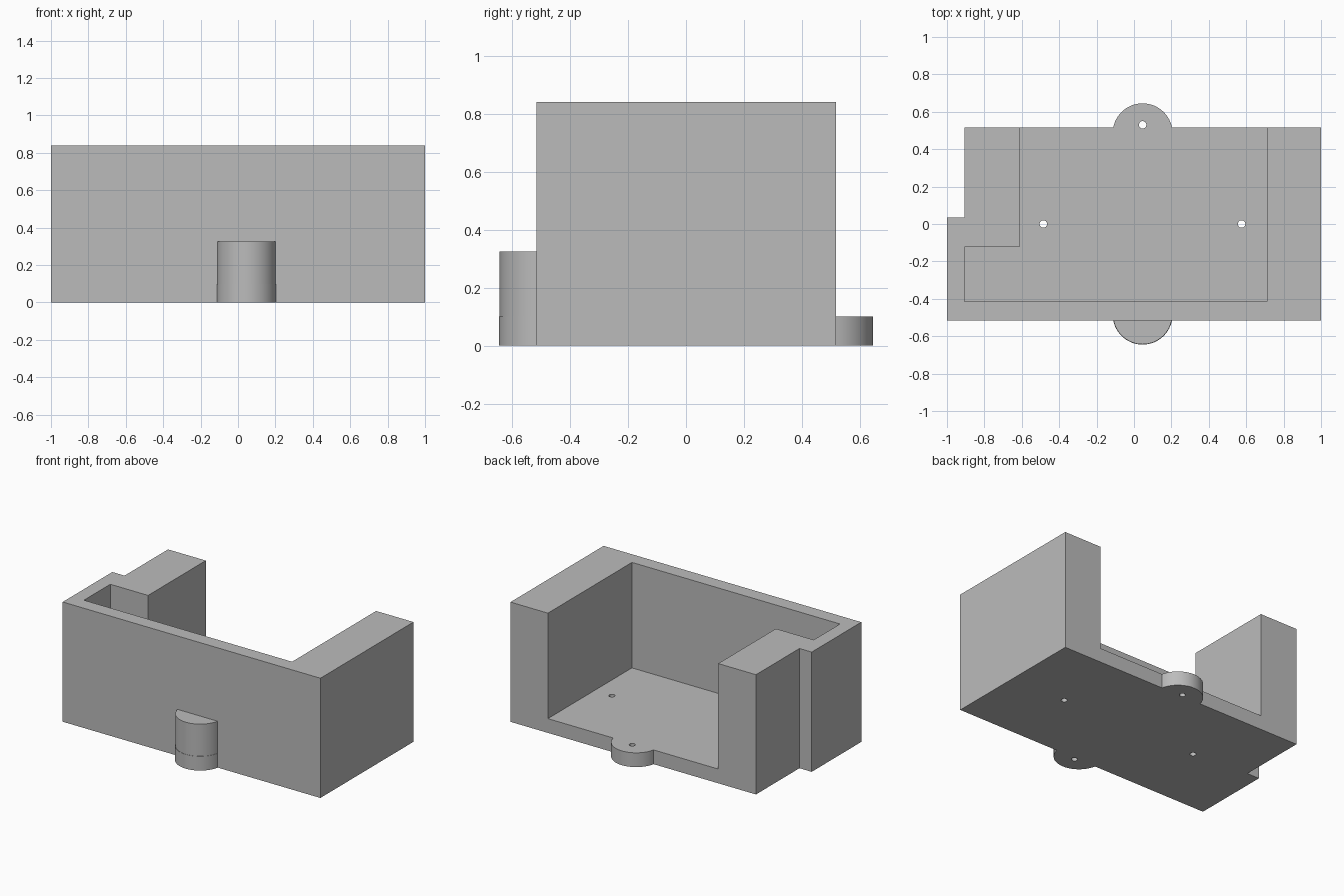
import bpy, bmesh

cube = bpy.data.objects.get("Cube")
if cube:
    bpy.data.objects.remove(cube, do_unlink=True)

HEIGHT, FLOOR = 0.84, 0.10
LUG_X, LUG_Y, LUG_R = 0.046, 0.485, 0.16
HOLE_R = 0.02

grey = bpy.data.materials.new("light grey")
grey.use_nodes = True
grey.diffuse_color = (0.5, 0.5, 0.5, 1)
grey.node_tree.nodes["Principled BSDF"].inputs["Base Color"].default_value = (0.5, 0.5, 0.5, 1)


def prism(name, outline, z0, z1):
    """Extrude a plan outline from z0 up to z1."""
    bm = bmesh.new()
    base = bm.faces.new([bm.verts.new((x, y, z0)) for x, y in outline])
    top = bmesh.ops.extrude_face_region(bm, geom=[base])["geom"]
    verts = [v for v in top if isinstance(v, bmesh.types.BMVert)]
    bmesh.ops.translate(bm, verts=verts, vec=(0, 0, z1 - z0))
    bmesh.ops.recalc_face_normals(bm, faces=bm.faces)
    mesh = bpy.data.meshes.new(name)
    bm.to_mesh(mesh)
    bm.free()
    mesh.materials.append(grey)
    obj = bpy.data.objects.new(name, mesh)
    bpy.context.collection.objects.link(obj)
    return obj


def cylinder(name, x, y, r, z0, z1, sides=64):
    bpy.ops.mesh.primitive_cylinder_add(vertices=sides, radius=r, depth=z1 - z0,
                                        location=(x, y, (z0 + z1) / 2))
    obj = bpy.context.object
    obj.name = name
    obj.data.materials.append(grey)
    return obj


def combine(target, tool, operation):
    """Apply a boolean and discard the tool."""
    tool.hide_render = True
    mod = target.modifiers.new(operation.title(), "BOOLEAN")
    mod.operation, mod.solver, mod.object = operation, "EXACT", tool
    bpy.context.view_layer.objects.active = target
    bpy.ops.object.modifier_apply(modifier=mod.name)
    bpy.data.objects.remove(tool, do_unlink=True)


# Solid block with the stepped left rear corner
housing = prism("housing", [(-1, -0.515), (1, -0.515), (1, 0.517), (-0.905, 0.517),
                            (-0.905, 0.035), (-1, 0.035)], 0, HEIGHT)

# Hollow interior, open at the top and the back, with a side pocket
cavity = prism("cavity_cutter", [(-0.905, -0.415), (0.71, -0.415), (0.71, 0.8), (-0.612, 0.8),
                                 (-0.612, -0.123), (-0.905, -0.123)], FLOOR, HEIGHT + 0.2)
combine(housing, cavity, "DIFFERENCE")

# Mounting lugs: low ones front and back, plus a taller boss that stays outside the front wall
for side in (-1, 1):
    combine(housing, cylinder("lug", LUG_X, side * LUG_Y, LUG_R, 0, FLOOR), "UNION")
boss = cylinder("boss", LUG_X, -LUG_Y, LUG_R - 0.002, FLOOR / 2, 0.325)
inside = prism("boss_trimmer", [(-0.5, -0.45), (0.5, -0.45), (0.5, 0), (-0.5, 0)], 0, 0.5)
combine(boss, inside, "DIFFERENCE")
combine(housing, boss, "UNION")

# Screw holes: through the floor and back lug, blind under the front boss
for x, y in ((-0.485, 0), (0.575, 0), (LUG_X, 0.53), (LUG_X, -0.53)):
    combine(housing, cylinder("hole_cutter", x, y, HOLE_R, -0.1, FLOOR + 0.01, 24), "DIFFERENCE")

bpy.ops.object.select_all(action="DESELECT")
housing.select_set(True)
bpy.context.view_layer.objects.active = housing
bpy.ops.object.shade_smooth_by_angle()
